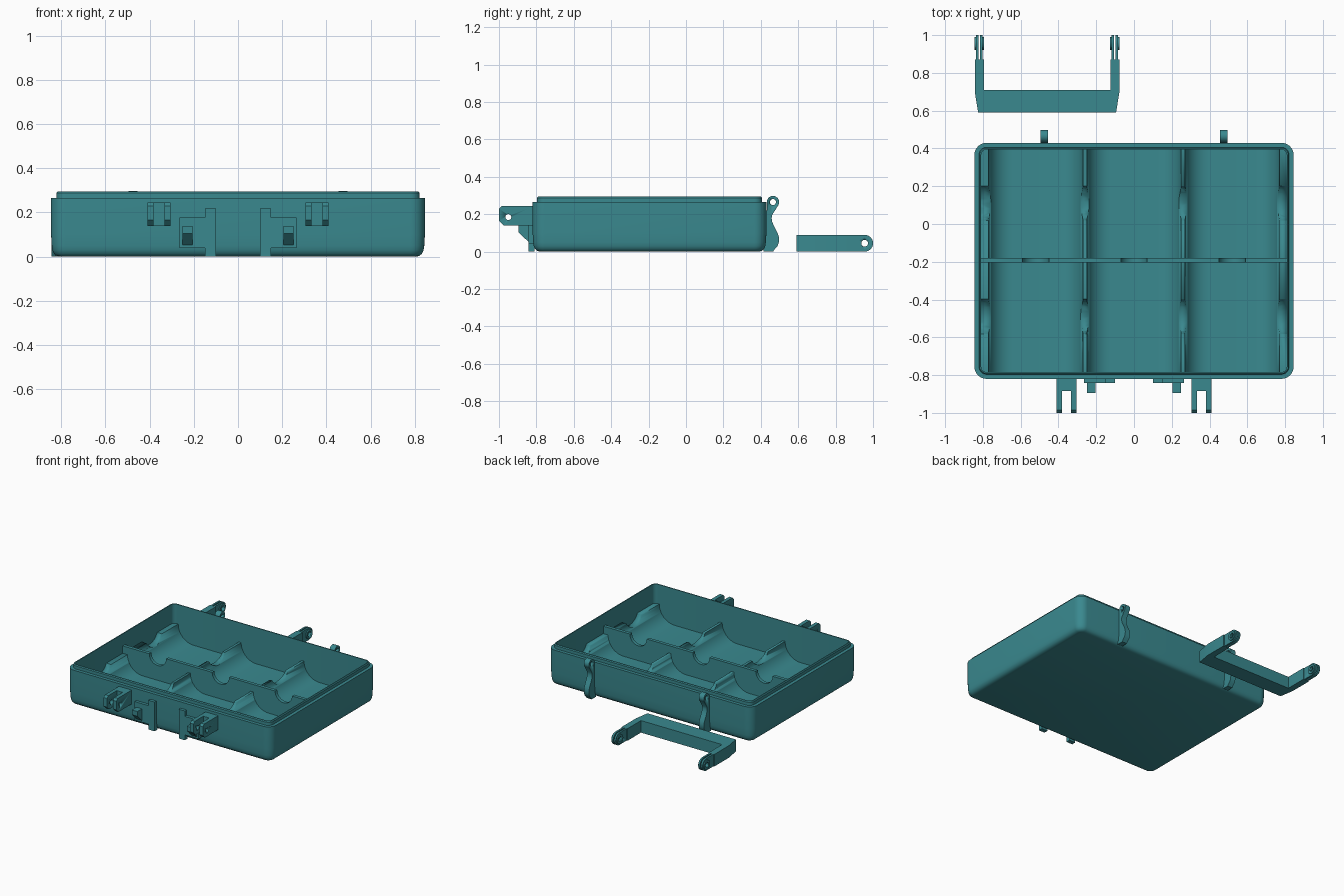
import bpy, bmesh, math
from math import sin, cos, pi

if "Cube" in bpy.data.objects:
    bpy.data.objects.remove(bpy.data.objects["Cube"])

teal = bpy.data.materials.new("teal plastic")
teal.diffuse_color = (0.042, 0.25, 0.275, 1)
teal.use_nodes = True
teal.node_tree.nodes["Principled BSDF"].inputs["Base Color"].default_value = teal.diffuse_color


def finish(name, bm):
    bmesh.ops.recalc_face_normals(bm, faces=bm.faces)
    me = bpy.data.meshes.new(name)
    bm.to_mesh(me)
    bm.free()
    ob = bpy.data.objects.new(name, me)
    bpy.context.collection.objects.link(ob)
    me.materials.append(teal)
    bpy.ops.object.select_all(action='DESELECT')
    ob.select_set(True)
    bpy.context.view_layer.objects.active = ob
    bpy.ops.object.shade_smooth_by_angle(angle=math.radians(30))
    return ob


def prism(name, pts, axis, a, b):
    """Extrude a 2D outline along an axis from a to b."""
    place = {'x': lambda p, t: (t, p[0], p[1]),
             'y': lambda p, t: (p[0], t, p[1]),
             'z': lambda p, t: (p[0], p[1], t)}[axis]
    bm = bmesh.new()
    lo = [bm.verts.new(place(p, a)) for p in pts]
    hi = [bm.verts.new(place(p, b)) for p in pts]
    bm.faces.new(lo)
    bm.faces.new(hi)
    for i in range(len(pts)):
        j = (i + 1) % len(pts)
        bm.faces.new((lo[i], lo[j], hi[j], hi[i]))
    return finish(name, bm)


def arc(cx, cy, r, a0, a1, n=12):
    return [(cx + r * cos(math.radians(a0 + (a1 - a0) * i / n)),
             cy + r * sin(math.radians(a0 + (a1 - a0) * i / n))) for i in range(n + 1)]


def cut(ob, outline, axis, a, b):
    """Subtract a prism and discard the cutter."""
    tool = prism("cutter", outline, axis, a, b)
    mod = ob.modifiers.new("cut", 'BOOLEAN')
    mod.operation, mod.object, mod.solver = 'DIFFERENCE', tool, 'EXACT'
    bpy.context.view_layer.objects.active = ob
    bpy.ops.object.modifier_apply(modifier=mod.name)
    bpy.data.objects.remove(tool)


def hole(ob, y, z, r, a, b):
    cut(ob, arc(y, z, r, 0, 345, 23), 'x', a, b)


def rect(x0, x1, y0, y1):
    return [(x0, y0), (x1, y0), (x1, y1), (x0, y1)]


# Box shell: lofted rounded rectangles (inset, height)
X, Y0, Y1, R = 0.845, -0.82, 0.43, 0.065


def ring(d):
    r = max(R - d, 0.02)
    x, y0, y1 = X - d - r, Y0 + d + r, Y1 - d - r
    return (arc(x, y1, r, 0, 90, 8) + arc(-x, y1, r, 90, 180, 8)
            + arc(-x, y0, r, 180, 270, 8) + arc(x, y0, r, 270, 360, 8))


levels = [(0.040, 0.0), (0.025, 0.004), (0.013, 0.014), (0.006, 0.03), (0.003, 0.05),
          (0.0, 0.10), (0.0, 0.265), (0.024, 0.265), (0.024, 0.288), (0.029, 0.295),
          (0.036, 0.295), (0.036, 0.02)]
bm = bmesh.new()
loops = [[bm.verts.new((x, y, z)) for x, y in ring(d)] for d, z in levels]
for a, b in zip(loops, loops[1:]):
    for i in range(len(a)):
        j = (i + 1) % len(a)
        bm.faces.new((a[i], a[j], b[j], b[i]))
bm.faces.new(loops[0])
bm.faces.new(loops[-1])
finish("box_shell", bm)

# Tray liner: three columns with scooped sides between low ribs
F, T, RAD = 0.025, 0.15, 0.125
outline = [(-0.809, 0.015), (0.809, 0.015), (0.809, T)]
for cx in (0.52, 0, -0.52):
    outline += arc(cx + 0.25 - RAD, F + RAD, RAD, 0, -90, 10)
    outline += arc(cx - 0.25 + RAD, F + RAD, RAD, 270, 180, 10)
outline += [(-0.809, T)]
tray = prism("tray_liner", outline, 'y', -0.784, 0.394)
for y in (0.11, -0.49):
    cut(tray, arc(y, 0.20, 0.105, 0, 345, 23), 'x', -0.9, 0.9)

# Cross divider with round finger notches
top = 0.205
outline = [(-0.809, 0.02), (0.809, 0.02), (0.809, top)]
for cx in (0.52, 0, -0.52):
    outline += arc(cx, top, 0.07, 0, -180, 16)
outline += [(-0.809, top)]
prism("cross_divider", outline, 'y', -0.205, -0.18)

for s, side in ((1, "right"), (-1, "left")):
    # Front clevis ears for the handle, joined at the root
    prof = [(-0.81, 0.14), (-0.975, 0.14), (-1.0, 0.165), (-1.0, 0.23),
            (-0.985, 0.245), (-0.81, 0.245)]
    for k, x in enumerate((0.305, 0.382)):
        ear = prism(f"clevis_ear_{side}_{k + 1}", prof, 'x', s * x, s * (x + 0.028))
        hole(ear, -0.95, 0.185, 0.016, s * 0.2, s * 0.5)
    web = [(-0.81, 0.14), (-0.885, 0.14), (-0.885, 0.245), (-0.81, 0.245)]
    prism(f"clevis_web_{side}", web, 'x', s * 0.333, s * 0.382)

    # Front latch plate: tall bar, side plate and wedge-shaped hook
    plate = [(0.10, 0), (0.15, 0), (0.15, 0.04), (0.265, 0.04), (0.265, 0.178),
             (0.15, 0.178), (0.15, 0.218), (0.10, 0.218)]
    prism(f"latch_plate_{side}", [(s * x, z) for x, z in plate], 'y', -0.842, -0.81)
    hook = [(-0.82, 0.05), (-0.84, 0.05), (-0.896, 0.105), (-0.896, 0.14), (-0.82, 0.14)]
    prism(f"latch_hook_{side}", hook, 'x', s * 0.205, s * 0.25)

    # Rear hinge: eye on a curved stem
    stem = ([(0.415, 0.0), (0.465, 0.0), (0.475, 0.015)]
            + [(0.478 + 0.02 * cos((z - 0.065) / 0.115 * pi), z)
               for z in [0.03 + 0.0165 * i for i in range(11)]]
            + arc(0.465, 0.265, 0.033, -35, 180, 18)
            + [(0.432, 0.22), (0.415, 0.20)])
    hinge = prism(f"rear_hinge_{side}", stem, 'x', s * 0.475 - 0.021, s * 0.475 + 0.021)
    hole(hinge, 0.465, 0.265, 0.016, s * 0.475 - 0.1, s * 0.475 + 0.1)

# Loose handle: tapered crossbar with two arms and slotted round ends
CX, H = -0.46, 0.09
half = [(0.0, 0.59), (0.365, 0.59), (0.383, 0.70), (0.383, 0.87), (0.335, 0.87),
        (0.335, 0.71), (0.0, 0.71)]
full = half[1:-1] + [(-x, y) for x, y in reversed(half[1:-1])]
prism("handle_bar", [(CX + x, y) for x, y in full], 'z', 0, H)
for s, side in ((1, "right"), (-1, "left")):
    tab = [(0.86, 0), (0.955, 0)] + arc(0.955, 0.045, 0.045, -90, 90, 14) + [(0.86, H)]
    boss = arc(0.955, 0.045, 0.035, 0, 345, 23)
    for k, (d, e) in enumerate(((0.341, 0.354), (0.362, 0.376))):
        a, b = CX + s * d, CX + s * e
        prong = prism(f"handle_prong_{side}_{k + 1}", tab, 'x', a, b)
        hole(prong, 0.955, 0.045, 0.018, a - 0.1, b + 0.1)
    for k, (d, e) in enumerate(((0.334, 0.342), (0.375, 0.384))):
        a, b = CX + s * d, CX + s * e
        pad = prism(f"handle_boss_{side}_{k + 1}", boss, 'x', a, b)
        hole(pad, 0.955, 0.045, 0.018, a - 0.1, b + 0.1)
